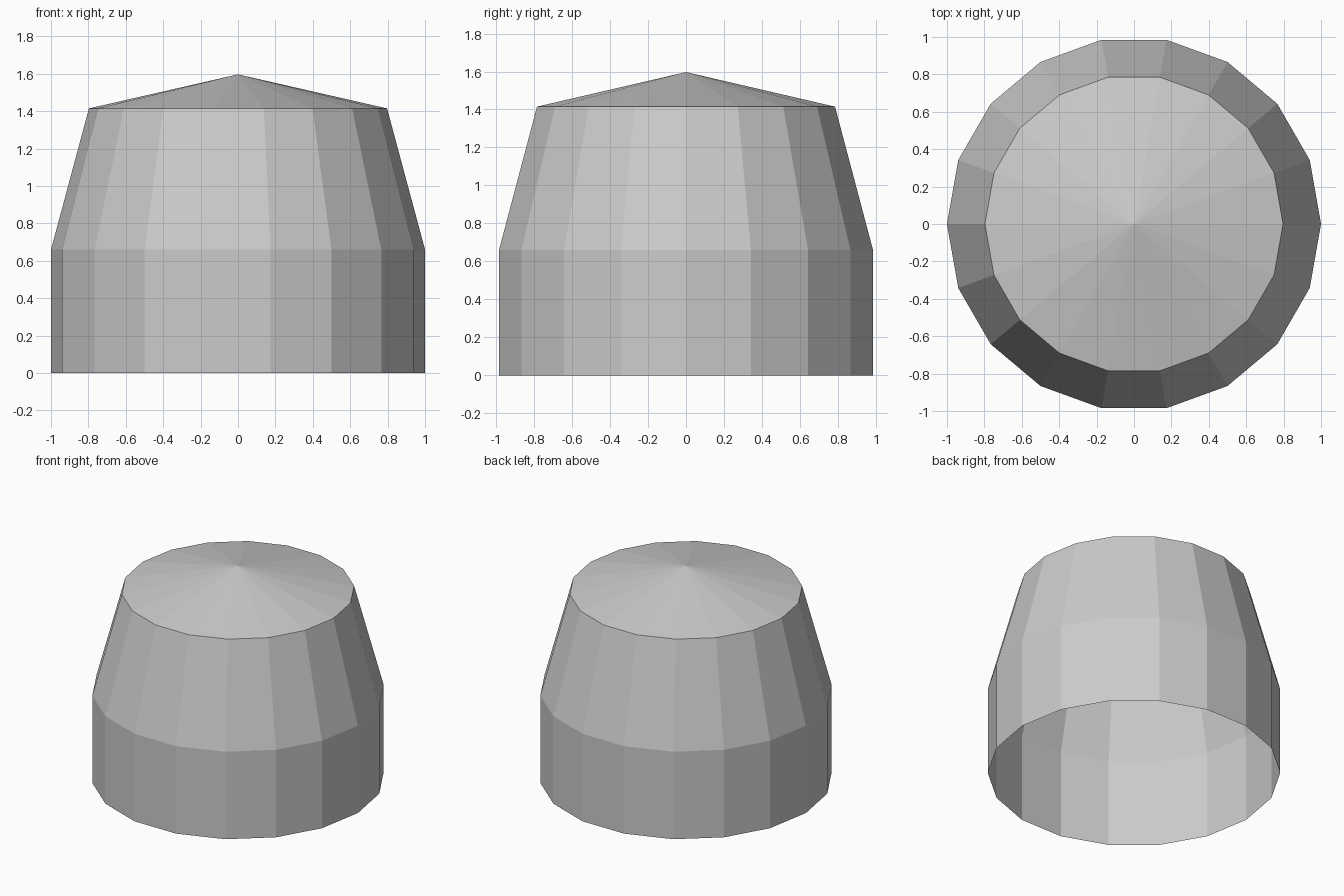
import bpy
import bmesh
from math import cos, sin, tau

cube = bpy.data.objects.get("Cube")
if cube:
    bpy.data.objects.remove(cube)

SIDES = 18
PROFILE = [(1.0, 0.0), (1.0, 0.66), (0.797, 1.415)]  # radius, height
APEX = 1.597


def make_material(name, colour):
    mat = bpy.data.materials.new(name)
    mat.use_nodes = True
    mat.diffuse_color = colour
    mat.node_tree.nodes["Principled BSDF"].inputs["Base Color"].default_value = colour
    return mat


def make_object(name, bm, mat):
    bmesh.ops.recalc_face_normals(bm, faces=bm.faces)
    mesh = bpy.data.meshes.new(name)
    bm.to_mesh(mesh)
    bm.free()
    mesh.materials.append(mat)
    obj = bpy.data.objects.new(name, mesh)
    bpy.context.collection.objects.link(obj)
    return obj


def ring(bm, radius, z):
    return [bm.verts.new((radius * cos(tau * i / SIDES), radius * sin(tau * i / SIDES), z))
            for i in range(SIDES)]


grey = make_material("light grey", (0.6, 0.6, 0.6, 1))

# Open-bottomed hut: upright lower wall, tapering upper wall, shallow pointed roof
bm = bmesh.new()
rings = [ring(bm, r, z) for r, z in PROFILE]
tip = bm.verts.new((0, 0, APEX))
for i in range(SIDES):
    j = (i + 1) % SIDES
    for low, high in zip(rings, rings[1:]):
        bm.faces.new((low[i], low[j], high[j], high[i]))
    bm.faces.new((rings[-1][i], rings[-1][j], tip))
make_object("hut_shell", bm, grey)
